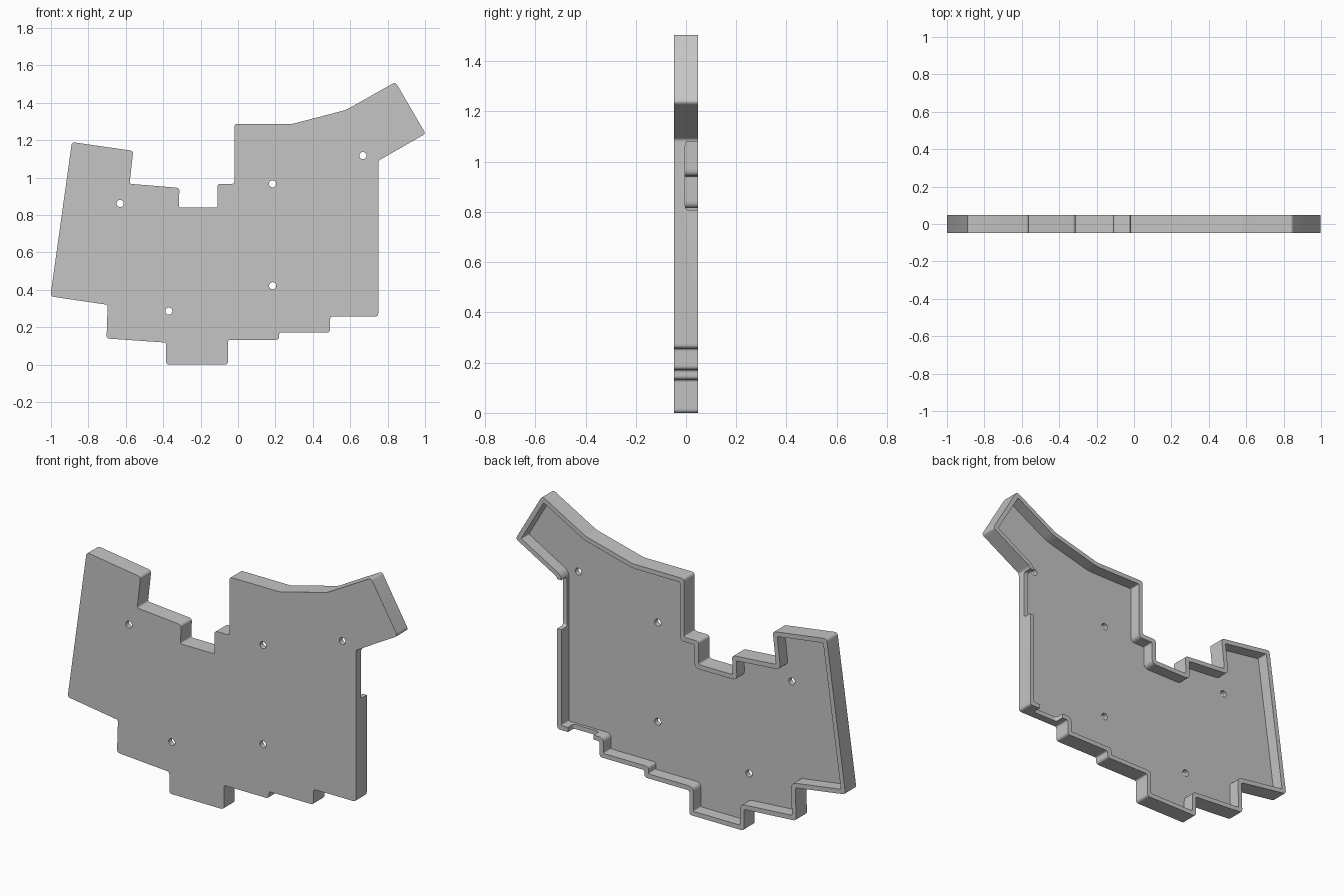
import bpy, bmesh, math
from mathutils import Vector

if "Cube" in bpy.data.objects:
    bpy.data.objects.remove(bpy.data.objects["Cube"])

HALF, WALL, FLOOR = 0.047, 0.025, 0.028

grey = bpy.data.materials.new("light_grey")
grey.use_nodes = True
colour = (0.56, 0.56, 0.56, 1)
grey.diffuse_color = colour
grey.node_tree.nodes["Principled BSDF"].inputs["Base Color"].default_value = colour

# Case outline in x, z, counter-clockwise from the front
outline = [Vector(p) for p in [
    (-1.003, .365), (-.697, .32), (-.703, .14), (-.385, .118), (-.385, 0), (-.053, 0),
    (-.053, .133), (.22, .133), (.22, .172), (.493, .172), (.493, .257), (.75, .257),
    (.75, 1.09), (1.003, 1.235), (.842, 1.511), (.578, 1.362), (.29, 1.287), (-.02, 1.287),
    (-.02, .967), (-.11, .967), (-.11, .84), (-.317, .84), (-.313, .945), (-.58, .967),
    (-.56, 1.143), (-.888, 1.19)]]


def neighbours(pts):
    for i, p in enumerate(pts):
        yield pts[i - 1], p, pts[(i + 1) % len(pts)]


def inset(pts, t):
    """Move every edge inwards by t."""
    out = []
    for a, p, b in neighbours(pts):
        d, e = (p - a).normalized(), (b - p).normalized()
        n, m = Vector((-d.y, d.x)), Vector((-e.y, e.x))
        out.append(p + (n + m) * t / (1 + n.dot(m)))
    return out


def rounded(pts, convex, reflex, steps=5):
    """Replace each corner by a short curve."""
    out = []
    for a, p, b in neighbours(pts):
        d, e = p - a, b - p
        r = convex if d.cross(e) > 0 else reflex
        r = min(r, d.length * .45, e.length * .45)
        s, f = p - d.normalized() * r, p + e.normalized() * r
        for k in range(steps + 1):
            t = k / steps
            out.append(s * (1 - t) ** 2 + p * 2 * t * (1 - t) + f * t * t)
    return out


def prism(name, pts, lo, hi, place):
    """Extrude a profile between lo and hi; place maps (u, v, depth) to 3D."""
    bm = bmesh.new()
    face = bm.faces.new([bm.verts.new(place(p[0], p[1], lo)) for p in pts])
    shift = Vector(place(0, 0, hi)) - Vector(place(0, 0, lo))
    side = bmesh.ops.extrude_face_region(bm, geom=[face])
    bmesh.ops.translate(bm, vec=shift,
                        verts=[g for g in side["geom"] if isinstance(g, bmesh.types.BMVert)])
    bmesh.ops.recalc_face_normals(bm, faces=bm.faces)
    mesh = bpy.data.meshes.new(name)
    bm.to_mesh(mesh)
    bm.free()
    mesh.materials.append(grey)
    obj = bpy.data.objects.new(name, mesh)
    bpy.context.collection.objects.link(obj)
    return obj


def along_y(u, v, d):
    return (u, d, v)


def along_x(u, v, d):
    return (d, u, v)


def along_z(u, v, d):
    return (u, v, d)


def cut(target, cutter):
    cutter.hide_render = True
    mod = target.modifiers.new("cut", "BOOLEAN")
    mod.operation, mod.solver, mod.object = "DIFFERENCE", "EXACT", cutter
    bpy.context.view_layer.objects.active = target
    bpy.ops.object.modifier_apply(modifier=mod.name)
    bpy.data.objects.remove(cutter)


def box(u0, v0, u1, v1):
    return [Vector(p) for p in ((u0, v0), (u1, v0), (u1, v1), (u0, v1))]


# Solid case, hollowed from the back
case = prism("case_tray", rounded(outline, .018, .012), -HALF, HALF, along_y)
pocket = rounded(inset(outline, WALL), .006, .03)
cut(case, prism("pocket_cutter", pocket, -HALF + FLOOR, .1, along_y))

# Screw holes through the front plate
for x, z in [(-.63, .862), (.185, .967), (.668, 1.118), (.185, .422), (-.37, .286)]:
    ring = [(x + .019 * math.cos(i * math.tau / 24), z + .019 * math.sin(i * math.tau / 24))
            for i in range(24)]
    cut(case, prism("hole_cutter", ring, -.1, .1, along_y))

# Openings in the side wall and in the bottom wall
side = rounded(box(-.003, .808, .1, 1.08), .015, .015)
cut(case, prism("side_opening_cutter", side, .7, .78, along_x))
bottom = rounded(box(.53, -.003, .685, .1), .015, .015)
cut(case, prism("bottom_opening_cutter", bottom, .22, .3, along_z))

# Smooth rounded corners, crisp edges
bpy.ops.object.select_all(action="DESELECT")
case.select_set(True)
bpy.context.view_layer.objects.active = case
bpy.ops.object.shade_smooth_by_angle(angle=math.radians(30))
